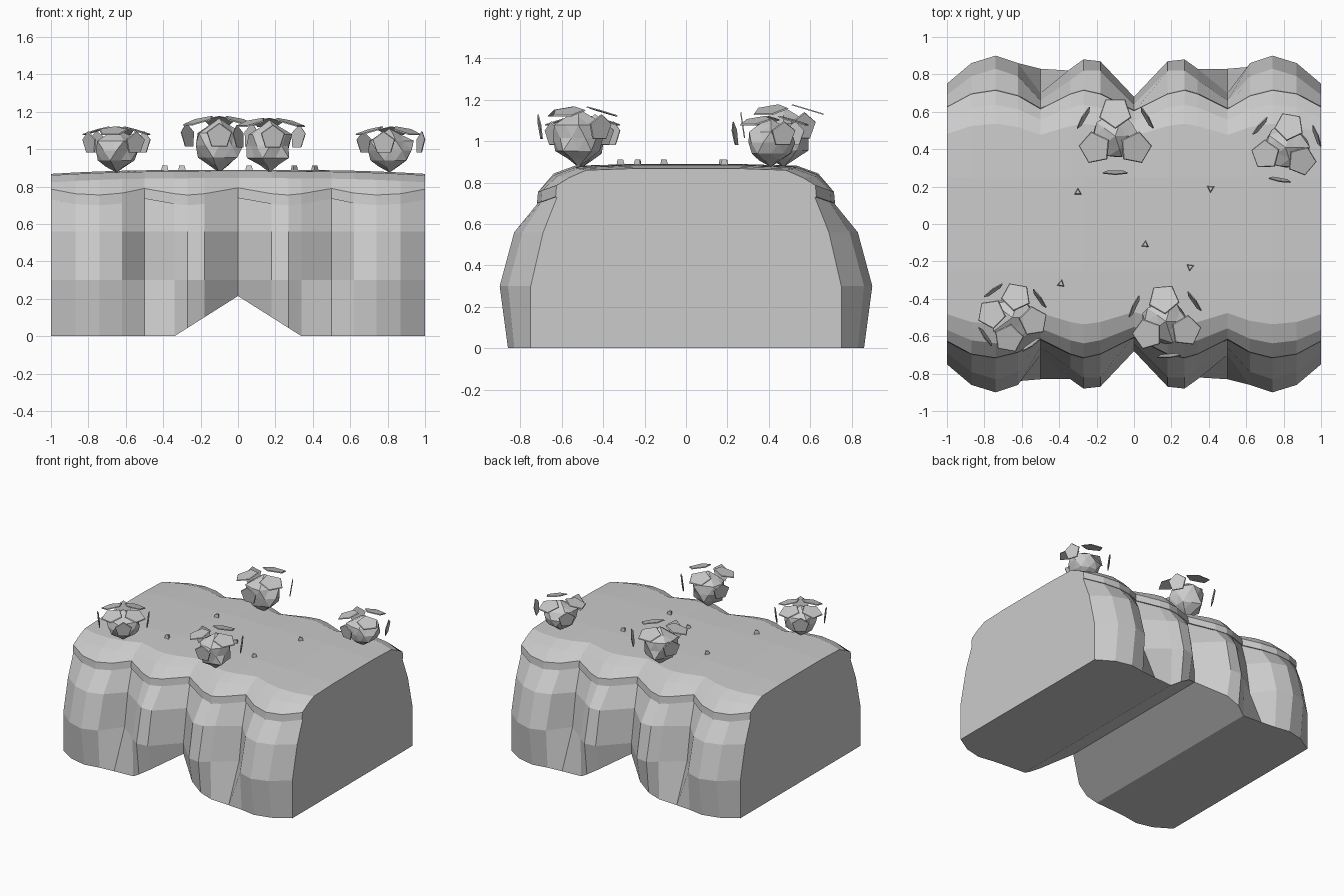
import bpy, bmesh, math, random
from mathutils import Vector, Matrix

random.seed(4)
cube = bpy.data.objects.get("Cube")
if cube:
    bpy.data.objects.remove(cube)

stone = bpy.data.materials.new("light grey")
stone.diffuse_color = (0.6, 0.6, 0.6, 1)
stone.use_nodes = True
stone.node_tree.nodes["Principled BSDF"].inputs["Base Color"].default_value = (0.6, 0.6, 0.6, 1)


def finish(bm, name):
    mesh = bpy.data.meshes.new(name)
    bmesh.ops.recalc_face_normals(bm, faces=bm.faces)
    bm.to_mesh(mesh)
    bm.free()
    mesh.materials.append(stone)
    obj = bpy.data.objects.new(name, mesh)
    bpy.context.scene.collection.objects.link(obj)
    return obj


def loft(name, sections):
    """Skin closed cross-sections that follow one another along x."""
    bm = bmesh.new()
    rings = [[bm.verts.new(p) for p in s] for s in sections]
    count = len(rings[0])
    for a, b in zip(rings, rings[1:]):
        for i in range(count):
            j = (i + 1) % count
            bm.faces.new((a[i], a[j], b[j], b[i]))
    bm.faces.new(rings[0])
    bm.faces.new(rings[-1])
    return finish(bm, name)


def mirrored(x, half):
    """Close a front half profile with its copy at the back."""
    front = [(x, -y, z) for y, z in half]
    return front + [(x, y, z) for y, z in reversed(half)]


# Scalloped outline: x, depth at foot, belly, shoulder and cap lip
half_stations = [
    (0, .68, .68, .64, .61),
    (.18, .83, .87, .82, .70),
    (.27, .85, .88, .82, .72),
    (.34, .82, .83, .77, .70),
    (.5, .83, .70, .66, .62),
    (.62, .84, .86, .79, .69),
    (.74, .86, .90, .83, .72),
    (.87, .83, .86, .79, .70),
    (1, .75, .75, .69, .63),
]
stations = [(-s[0], *s[1:]) for s in reversed(half_stations[1:])] + half_stations

# Rock columns with the arch running through underneath
rock, cap = [], []
for x, foot, belly, shoulder, lip in stations:
    arch = max(0, .215 * (1 - abs(x) / .34))
    drop = .70 + (.72 - lip) * .35
    rock.append(mirrored(x, [(foot, arch), (belly, .3), (shoulder, .56),
                             (lip - .012, drop + .01)]))
    # Overhanging cap with a sloped rim and nearly flat top
    crown = .89 - .022 * abs(x) ** 3
    rim = .5 + (lip - .66) * .6
    half = [(lip - .03, drop), (lip, drop), (lip - .005, drop + .055),
            ((lip + rim) / 2 + .01, crown - .045), (rim, crown - .008), (.25, crown)]
    cap.append(mirrored(x, half))
loft("rock_columns", rock)
loft("ground_cap", cap)


def add_leaf(bm, centre, normal, radius):
    """Thin five-sided leaf plate facing along the normal."""
    turn = Vector(normal).to_track_quat('Z', 'Y').to_matrix().to_4x4()
    bmesh.ops.create_cone(bm, cap_ends=True, segments=5, radius1=radius,
                          radius2=radius * .94, depth=.006,
                          matrix=Matrix.Translation(centre) @ turn)


def bush(name, x, y, radius, height, angle, leaves):
    bm = bmesh.new()
    middle = Vector((x, y, .875 + height * .47))
    # Faceted core, narrow at the bottom
    made = bmesh.ops.create_icosphere(bm, subdivisions=1, radius=1)["verts"]
    bmesh.ops.subdivide_edges(bm, edges=bm.edges[:], cuts=1, use_grid_fill=True)
    for v in bm.verts:
        swell = random.uniform(.85, 1.08)
        taper = .92 if v.co.z < -.3 else 1
        v.co = middle + Vector((v.co.x * radius * .72 * swell * taper,
                                v.co.y * radius * .72 * swell * taper,
                                v.co.z * height * .47))
    # Upright outer leaves alternate with flatter upper leaves
    for i in range(leaves):
        a = math.radians(angle) + i * math.tau / leaves
        out = Vector((math.cos(a), math.sin(a), 0))
        add_leaf(bm, middle + out * radius * .93 + Vector((0, 0, height * .16)),
                 out + Vector((0, 0, -.15)), radius * .34)
        a += math.pi / leaves
        out = Vector((math.cos(a), math.sin(a), 0))
        add_leaf(bm, middle + out * radius * .6 + Vector((0, 0, height * .42)),
                 out * .3 + Vector((0, 0, 1)), radius * .43)
    finish(bm, name)


bush("bush_front_right", -.65, -.5, .19, .25, 35, 4)
bush("bush_back_right", -.1, .47, .21, .31, 30, 3)
bush("bush_front_left", .17, -.52, .2, .3, 35, 3)
bush("bush_back_left", .81, .41, .19, .25, 20, 3)

# Small three-sided pebbles
for i, (x, y) in enumerate([(-.3, .17), (.41, .19), (.06, -.11), (.3, -.23), (-.39, -.32)]):
    bm = bmesh.new()
    bmesh.ops.create_cone(bm, cap_ends=True, segments=3, radius1=.026, radius2=.016,
                          depth=.035,
                          matrix=Matrix.Translation((x, y, .895)) @ Matrix.Rotation(i, 4, 'Z'))
    finish(bm, "pebble_%d" % (i + 1))
